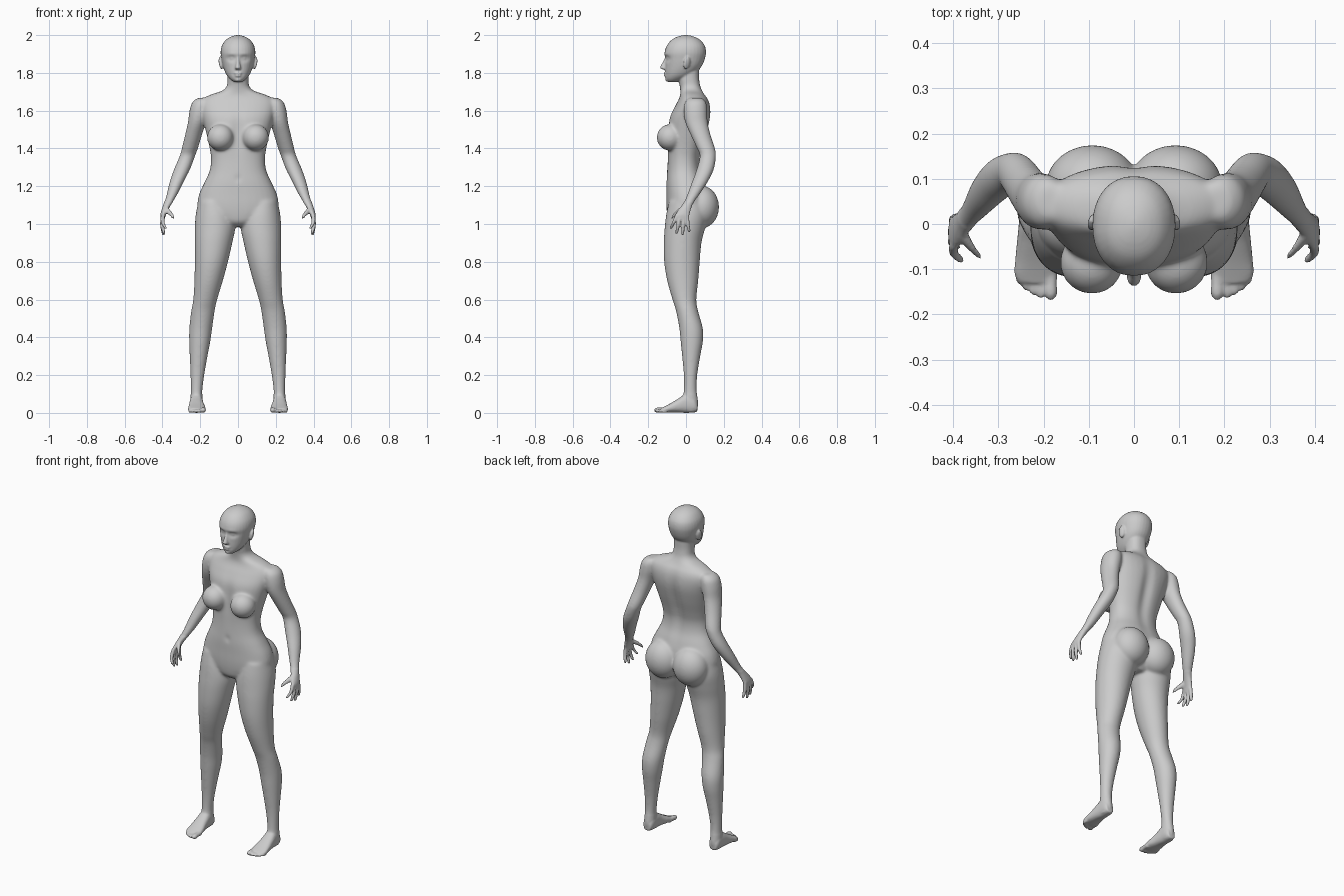
import bpy, bmesh, math
from mathutils import Matrix, Vector

bm = bmesh.new()
SEG = 32


def catmull(rows, steps=5):
    """Smoothly interpolate a list of equal-length tuples."""
    out = []
    for i in range(len(rows) - 1):
        p0, p1, p2 = rows[max(i - 1, 0)], rows[i], rows[i + 1]
        p3 = rows[min(i + 2, len(rows) - 1)]
        for k in range(steps):
            t = k / steps
            out.append([0.5 * (2 * b + (c - a) * t + (2 * a - 5 * b + 4 * c - d) * t * t
                               + (3 * b - a - 3 * c + d) * t ** 3)
                        for a, b, c, d in zip(p0, p1, p2, p3)])
    return out + [list(rows[-1])]


def loft(rows, axis='z', side=1, power=2.0):
    """Skin rings (x, y, z, half size a, half size b); rings lie across the axis."""
    rings = []
    for x, y, z, a, b in catmull(rows):
        ring = []
        for i in range(SEG):
            t = 2 * math.pi * i / SEG
            c, s = math.cos(t), math.sin(t)
            u = a * math.copysign(abs(c) ** (2 / power), c)
            v = b * math.copysign(abs(s) ** (2 / power), s)
            co = (x + u, y + v, z) if axis == 'z' else (x + u, y, z + v)
            ring.append(bm.verts.new((co[0] * side, co[1], co[2])))
        rings.append(ring)
    for r, q in zip(rings, rings[1:]):
        for i in range(SEG):
            j = (i + 1) % SEG
            bm.faces.new((r[i], r[j], q[j], q[i]))
    bm.faces.new(rings[0])
    bm.faces.new(rings[-1])


def ball(loc, size, rot=(0, 0, 0)):
    m = Matrix.Translation(loc)
    for ang, ax in zip(rot, 'XYZ'):
        m = m @ Matrix.Rotation(ang, 4, ax)
    bmesh.ops.create_uvsphere(bm, u_segments=32, v_segments=20, radius=1,
                              matrix=m @ Matrix.Diagonal((*size, 1)))


def section(rows):
    """(z, inner x, outer x, front y, back y) -> ring rows."""
    return [((i + o) / 2, (f + b) / 2, z, (o - i) / 2, (b - f) / 2) for z, i, o, f, b in rows]


def centred(rows):
    return section([(z, -w, w, f, b) for z, w, f, b in rows])


# Torso and neck
loft(centred([
    (0.985, .05, -.06, .06), (1.01, .11, -.09, .08), (1.05, .185, -.10, .105), (1.10, .214, -.104, .115),
    (1.16, .205, -.104, .115), (1.22, .178, -.104, .10), (1.28, .151, -.10, .08),
    (1.34, .143, -.097, .075), (1.40, .15, -.097, .088), (1.48, .168, -.097, .112),
    (1.56, .188, -.088, .130), (1.62, .20, -.06, .130), (1.66, .19, -.038, .118),
    (1.685, .145, -.03, .10), (1.705, .085, -.03, .088), (1.73, .06, -.033, .077),
    (1.77, .055, -.04, .07), (1.82, .055, -.04, .07)]), power=2.3)

# Head
loft(centred([
    (1.752, .022, -.095, -.045), (1.765, .04, -.106, -.01), (1.785, .058, -.109, .03),
    (1.81, .071, -.11, .062), (1.84, .081, -.110, .086), (1.875, .088, -.112, .10),
    (1.91, .092, -.113, .106), (1.945, .085, -.101, .099), (1.975, .064, -.076, .074),
    (1.992, .037, -.044, .042), (2.0, .008, -.012, .01)]), power=2.15)

# Nose and lips
loft([(0, -.105, 1.885, .008, .010), (0, -.110, 1.86, .009, .013), (0, -.116, 1.838, .013, .018),
      (0, -.118, 1.826, .016, .020), (0, -.112, 1.818, .012, .012)])
ball((0, -.107, 1.797), (.022, .013, .006))
ball((0, -.105, 1.786), (.019, .013, .007))
ball((0, -.098, 1.765), (.018, .012, .012))

leg = section([
    (1.12, .05, .21, -.09, .10), (1.05, .02, .224, -.105, .115), (0.98, .014, .229, -.113, .102),
    (0.90, .030, .229, -.118, .082), (0.80, .053, .229, -.116, .073), (0.70, .080, .231, -.10, .065),
    (0.60, .110, .237, -.072, .055), (0.54, .123, .248, -.053, .064), (0.45, .136, .258, -.036, .089),
    (0.38, .146, .259, -.029, .090), (0.30, .161, .256, -.021, .076), (0.20, .178, .252, -.012, .060),
    (0.12, .188, .250, -.012, .057), (0.05, .188, .252, -.02, .064), (0.008, .195, .246, -.01, .058)])
foot = [(.22, .060, .03, .022, .024), (.22, .04, .045, .032, .043), (.22, 0, .05, .035, .050),
        (.22, -.04, .039, .039, .037), (.218, -.08, .027, .045, .025),
        (.218, -.110, .019, .047, .017), (.216, -.130, .015, .040, .011)]
toes = [(.184, -.160, .0145), (.206, -.157, .0105), (.223, -.150, .010), (.239, -.140, .0095), (.253, -.126, .009)]
arm = [(.183, .05, 1.668, .03, .035), (.195, .05, 1.645, .047, .056), (.204, .05, 1.60, .053, .063),
       (.217, .055, 1.54, .048, .060), (.236, .078, 1.47, .045, .053), (.255, .106, 1.40, .043, .048),
       (.268, .116, 1.36, .041, .043), (.296, .102, 1.29, .043, .046), (.326, .072, 1.22, .037, .042),
       (.352, .036, 1.15, .028, .032), (.371, .012, 1.11, .022, .027), (.385, -.005, 1.08, .018, .032),
       (.396, -.018, 1.05, .015, .037), (.400, -.021, 1.025, .011, .034)]
# Finger base y, middle (x, y, z), tip (x, y, z)
fingers = [(-.047, (.399, -.064, 1.01), (.383, -.080, .978)), (-.030, (.402, -.041, .995), (.392, -.050, .953)),
           (-.012, (.402, -.015, .992), (.395, -.018, .947)), (.006, (.400, .010, 1.0), (.394, .017, .962))]

for s in (1, -1):
    # Legs and feet
    loft(leg, side=s)
    loft(foot, axis='y', side=s, power=2.4)
    for x, tip, r in toes:
        loft([(x, -.10, r + .003, r, r), (x, tip + .028, r + .002, r * .92, r * .9), (x, tip + .012, r, r, r),
              (x, tip, r, r * .85, r * .8), (x, tip - .009, r, r * .3, r * .3)], axis='y', side=s)
    # Buttocks and breasts
    ball((s * .092, .083, 1.09), (.104, .092, .112))
    ball((s * .093, -.085, 1.458), (.071, .070, .070))
    # Arms, fingers and thumbs
    loft(arm, side=s)
    for y, mid, tip in fingers:
        end = Vector(tip) + (Vector(tip) - Vector(mid)) * .15
        loft([(.398, y, 1.05, .011, .010), (*mid, .0105, .0095), (*tip, .008, .0075), (*end, .003, .003)], side=s)
    loft([(.385, -.008, 1.085, .013, .016), (.373, -.035, 1.07, .013, .015), (.356, -.058, 1.053, .010, .012),
          (.341, -.073, 1.035, .008, .010), (.336, -.078, 1.029, .003, .004)], axis='y', side=s)
    # Ears
    ball((s * .091, .004, 1.852), (.009, .019, .034), (-.2, s * .15, s * .4))

bmesh.ops.recalc_face_normals(bm, faces=bm.faces)
raw = bpy.data.meshes.new("body_parts")
bm.to_mesh(raw)
bm.free()
tmp = bpy.data.objects.new("body_parts", raw)
bpy.context.collection.objects.link(tmp)

# Fuse all parts into one skin
rm = tmp.modifiers.new("fuse", 'REMESH')
rm.mode = 'VOXEL'
rm.voxel_size = 0.0052
mesh = bpy.data.meshes.new_from_object(tmp.evaluated_get(bpy.context.evaluated_depsgraph_get()))
bpy.data.objects.remove(tmp)
body = bpy.data.objects.new("human_figure", mesh)
bpy.context.collection.objects.link(body)

# Sculpted dents and bumps: centre, spread, shift along y
marks = [((0, .12, 1.45), (.022, .08, .13), -.016), ((0, -.1, 1.24), (.008, .03, .010), .008),
         ((0, -.1, 1.48), (.02, .04, .07), .010), ((0, -.12, 1.792), (.020, .02, .0025), .004)]
for s in (1, -1):
    marks += [((s * .034, -.1, 1.876), (.017, .04, .011), .013), ((s * .034, -.1, 1.876), (.010, .04, .006), -.007),
              ((s * .033, -.1, 1.899), (.018, .04, .007), -.003), ((s * .098, .004, 1.855), (.012, .008, .014), .0)]
group = body.vertex_groups.new(name="soft")
soft = []
for v in mesh.vertices:
    x, y, z = v.co
    if z > 1.1:
        for c, w, amt in marks:
            e = sum(((p - q) / r) ** 2 for p, q, r in zip((x, y, z), c, w))
            if e < 12:
                v.co.y += amt * math.exp(-e / 2)
    v.co.z = max(v.co.z, 0)
    if .1 < z < 1.74 and not (abs(x) > .34 and z < 1.12):
        soft.append(v.index)
group.add(soft, 1.0, 'REPLACE')

# Blend the joins on the body, only lightly on face, hands and feet
for name, n, vg in (("blend", 30, "soft"), ("polish", 3, "")):
    m = body.modifiers.new(name, 'SMOOTH')
    m.factor, m.iterations, m.vertex_group = 0.5, n, vg
for p in mesh.polygons:
    p.use_smooth = True
